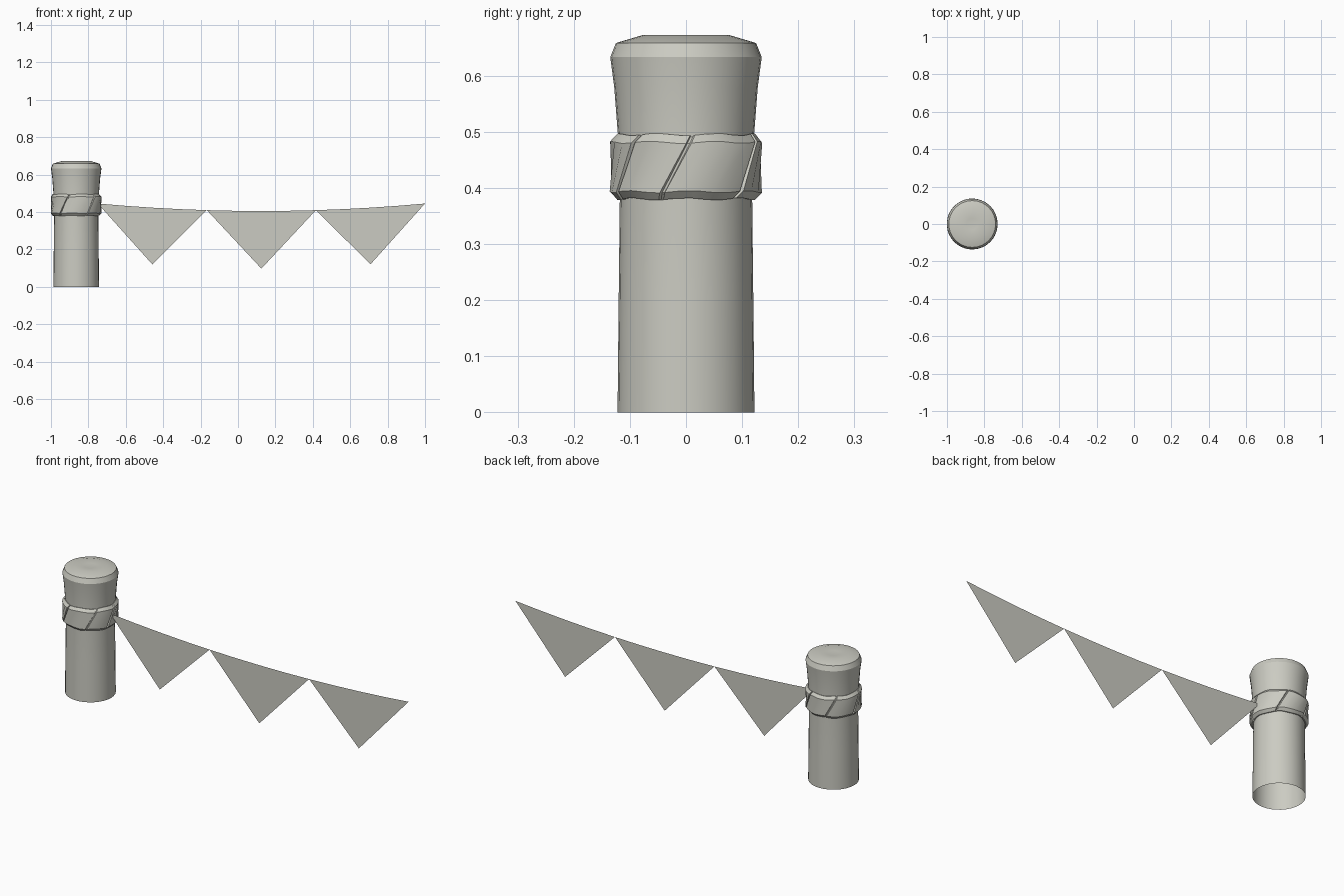
import bpy, bmesh
from math import sin, cos, radians

old = bpy.data.objects.get("Cube")
if old:
    bpy.data.objects.remove(old, do_unlink=True)

grey = bpy.data.materials.new("pale grey")
grey.use_nodes = True
colour = (0.6, 0.6, 0.54, 1)
grey.diffuse_color = colour
grey.node_tree.nodes["Principled BSDF"].inputs["Base Color"].default_value = colour

POST_X = -0.865


def finish(bm, name, x=0.0, smooth=None):
    mesh = bpy.data.meshes.new(name)
    bm.to_mesh(mesh)
    bm.free()
    mesh.materials.append(grey)
    ob = bpy.data.objects.new(name, mesh)
    bpy.context.collection.objects.link(ob)
    ob.location.x = x
    if smooth:
        bpy.ops.object.select_all(action='DESELECT')
        ob.select_set(True)
        bpy.context.view_layer.objects.active = ob
        bpy.ops.object.shade_smooth_by_angle(angle=radians(smooth))
    return ob


def skin(bm, rings):
    """Join successive closed rings of vertices with quads."""
    n = len(rings[0])
    for low, high in zip(rings, rings[1:]):
        for i in range(n):
            j = (i + 1) % n
            bm.faces.new((low[i], low[j], high[j], high[i]))


# Post: open at the foot, flared head, shallow dished top
SIDES = 32
profile = [(0.122, 0), (0.120, 0.2), (0.118, 0.38), (0.121, 0.49), (0.128, 0.58),
           (0.135, 0.633), (0.125, 0.658), (0.078, 0.672), (0.03, 0.667)]
bm = bmesh.new()
rings = [[bm.verts.new((r * cos(radians(360 * i / SIDES)),
                        r * sin(radians(360 * i / SIDES)), z))
          for i in range(SIDES)] for r, z in profile]
skin(bm, rings)
bm.faces.new(rings[-1])
finish(bm, "post", POST_X, 25)

# Collar: wrapped strands parted by slanted grooves, with uneven edges
grooves = [-119, -54, -8, 57, 119, 180]
columns = []          # (angle, inset)
for a, b in zip(grooves, grooves[1:] + [grooves[0] + 360]):
    columns += [(a - 2, 0), (a - 1, 0.006), (a + 1, 0.006), (a + 2, 0)]
    columns += [(a + (b - a) * k / 5, 0) for k in range(1, 5)]
collar_profile = [(0.114, 0.381), (0.124, 0.380), (0.136, 0.393),
                  (0.136, 0.481), (0.124, 0.495), (0.114, 0.494)]
bm = bmesh.new()
rings = []
for r, z in collar_profile:
    ring = []
    for angle, inset in columns:
        t = radians(angle + 230 * (z - 0.437))
        wave = 0.002 * sin(radians(angle * 7))
        rad = r - inset if r > 0.12 else r
        ring.append(bm.verts.new((rad * cos(t), rad * sin(t), z + wave)))
    rings.append(ring)
skin(bm, rings)
finish(bm, "collar", POST_X, 28)


# Bunting: three thin pennants hanging from a sagging line
def sag(x):
    return 0.405 + 0.04 * ((x - 0.125) / 0.875) ** 2


SPAN = 1.75 / 3
for name, start, tip in (("right_pennant", -0.75, 0.12),
                         ("middle_pennant", -0.75 + SPAN, 0.097),
                         ("left_pennant", -0.75 + 2 * SPAN, 0.12)):
    bm = bmesh.new()
    top = [bm.verts.new((start + SPAN * k / 4, 0, sag(start + SPAN * k / 4)))
           for k in range(5)]
    point = bm.verts.new((start + SPAN / 2, 0, tip))
    for p, q in zip(top, top[1:]):
        bm.faces.new((point, q, p))
    finish(bm, name)
